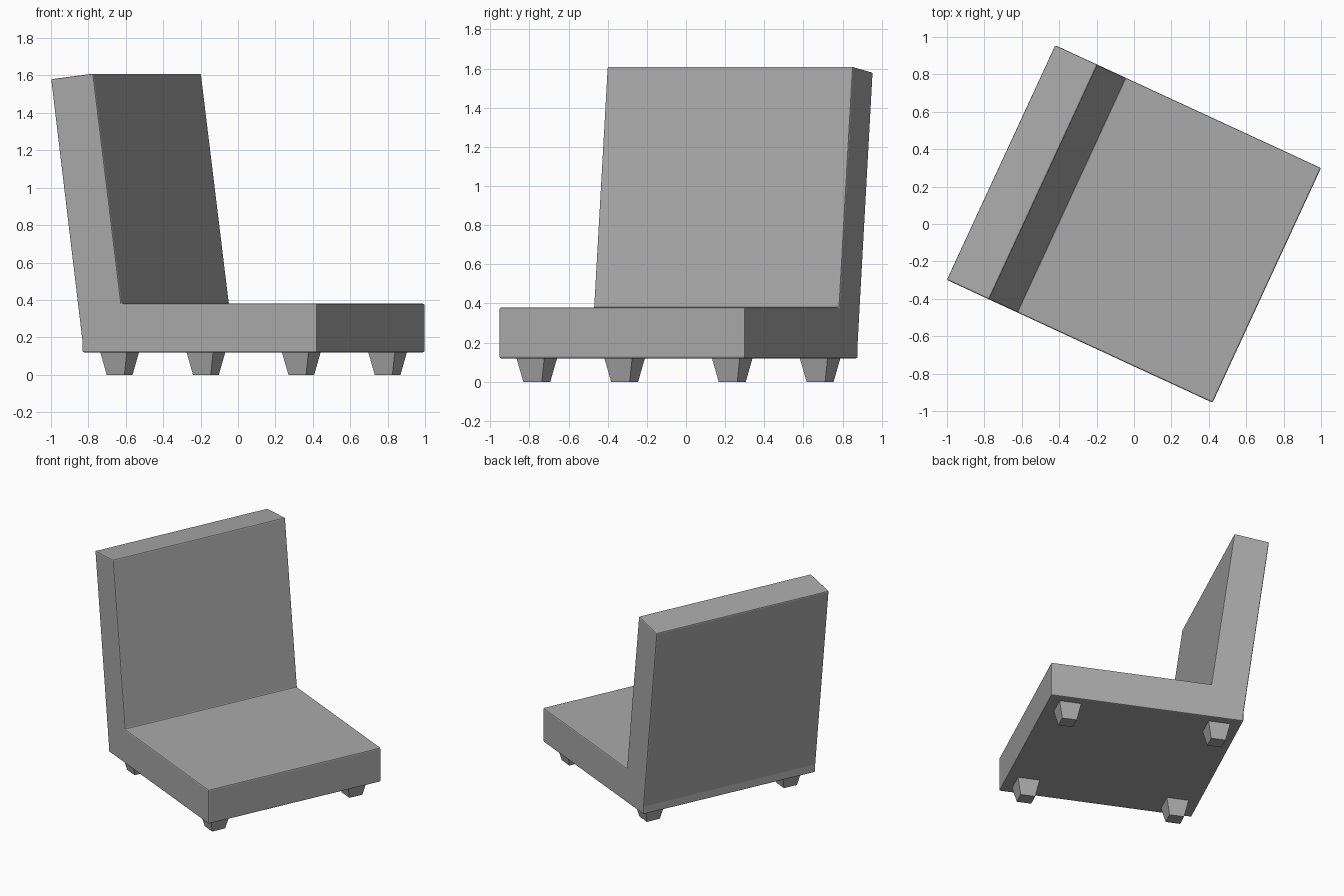
import bpy, bmesh
from math import radians
from mathutils import Matrix

cube = bpy.data.objects.get("Cube")
if cube:
    bpy.data.objects.remove(cube, do_unlink=True)

TURN = Matrix.Rotation(radians(-24.8), 4, 'Z')   # chair is turned on the floor
HALF_WIDTH = 0.691


def make_material(name, color):
    mat = bpy.data.materials.new(name)
    mat.use_nodes = True
    mat.diffuse_color = color
    mat.node_tree.nodes["Principled BSDF"].inputs["Base Color"].default_value = color
    return mat


grey = make_material("grey fabric", (0.4, 0.4, 0.4, 1))


def make_object(name, bm):
    bmesh.ops.recalc_face_normals(bm, faces=bm.faces)
    mesh = bpy.data.meshes.new(name)
    bm.to_mesh(mesh)
    bm.free()
    mesh.materials.append(grey)
    obj = bpy.data.objects.new(name, mesh)
    bpy.context.collection.objects.link(obj)
    obj.matrix_world = TURN
    return obj


# Seat and reclined back: one L-shaped side profile extruded across the width
profile = [(0.782, 0.12), (0.782, 0.38), (-0.37, 0.38), (-0.535, 1.61),
           (-0.784, 1.58), (-0.6, 0.18), (-0.6, 0.12)]
bm = bmesh.new()
side = bm.faces.new([bm.verts.new((x, -HALF_WIDTH, z)) for x, z in profile])
ext = bmesh.ops.extrude_face_region(bm, geom=[side])
new_verts = [g for g in ext["geom"] if isinstance(g, bmesh.types.BMVert)]
bmesh.ops.translate(bm, verts=new_verts, vec=(0, 2 * HALF_WIDTH, 0))
body = make_object("seat_and_back", bm)
bevel = body.modifiers.new("soft edges", 'BEVEL')
bevel.width = 0.008
bevel.segments = 2
bevel.limit_method = 'ANGLE'

# Four square tapered feet
for x, x_name in ((-0.443, "back"), (0.627, "front")):
    for y, y_name in ((-0.55, "right"), (0.55, "left")):
        bm = bmesh.new()
        bmesh.ops.create_cube(bm, size=1)
        for v in bm.verts:
            width = 0.158 if v.co.z > 0 else 0.104
            v.co = (x + v.co.x * width, y + v.co.y * width,
                    0.125 if v.co.z > 0 else 0)
        make_object(f"{x_name}_{y_name}_foot", bm)
